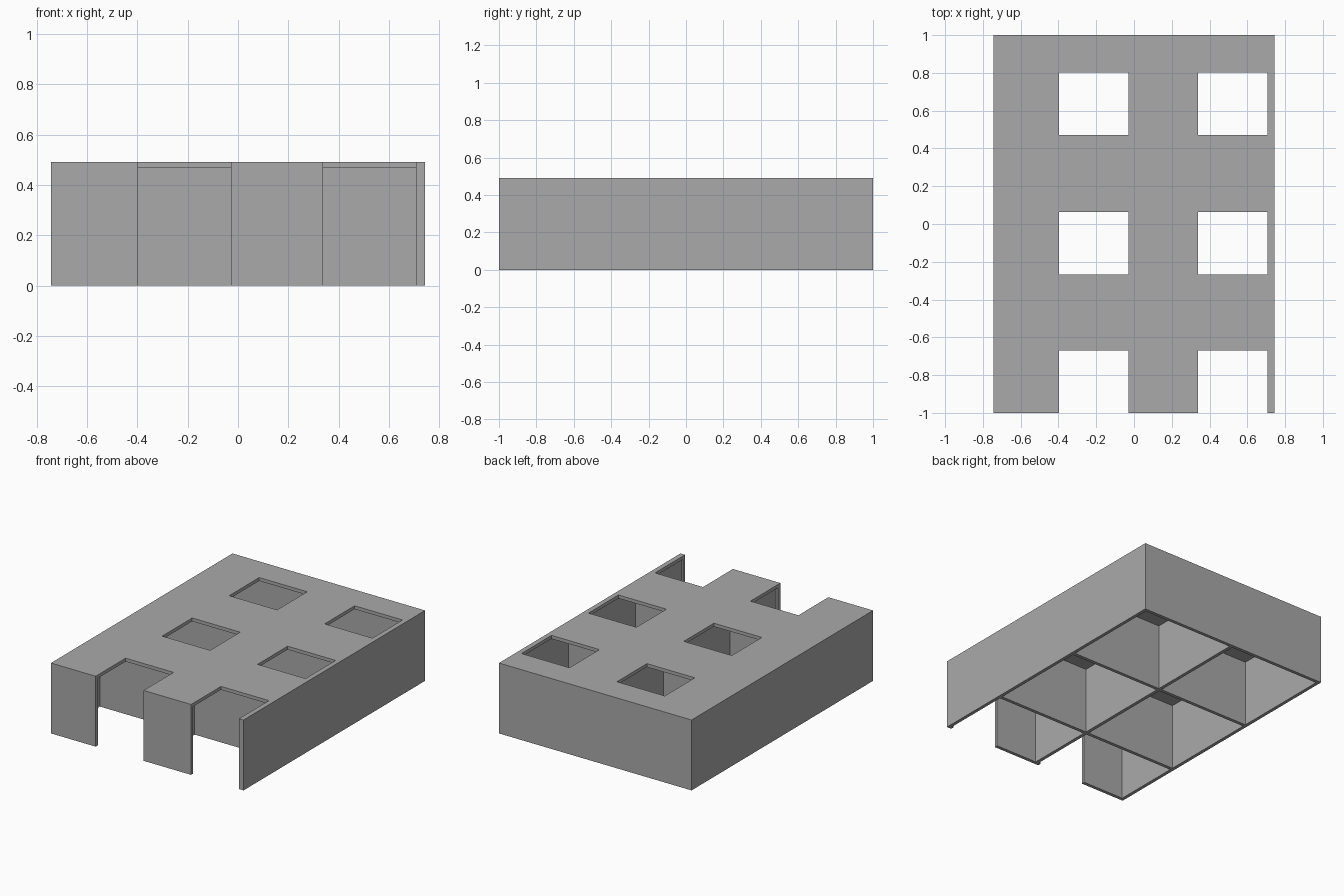
import bpy

if "Cube" in bpy.data.objects:
    bpy.data.objects.remove(bpy.data.objects["Cube"], do_unlink=True)

HALF_X, HEIGHT, T = 0.743, 0.491, 0.0235   # T is the wall and roof thickness

grey = bpy.data.materials.new("plain grey")
grey.use_nodes = True
grey.diffuse_color = (0.4, 0.4, 0.4, 1)
grey.node_tree.nodes["Principled BSDF"].inputs["Base Color"].default_value = (0.4, 0.4, 0.4, 1)


def box(name, low, high):
    """Axis-aligned box between two corners."""
    bpy.ops.mesh.primitive_cube_add(size=1)
    obj = bpy.context.object
    obj.name = name
    for v in obj.data.vertices:
        v.co = [h if c > 0 else l for c, l, h in zip(v.co, low, high)]
    return obj


def cut(target, low, high):
    """Subtract a box from the target and discard the cutter."""
    cutter = box("cutter", low, high)
    cutter.hide_render = True
    mod = target.modifiers.new("cut", 'BOOLEAN')
    mod.operation, mod.solver, mod.object = 'DIFFERENCE', 'EXACT', cutter
    bpy.context.view_layer.objects.active = target
    bpy.ops.object.modifier_apply(modifier=mod.name)
    bpy.data.objects.remove(cutter, do_unlink=True)


# Solid block that becomes the casing
casing = box("casing", (-HALF_X, -1, 0), (HALF_X, 1, HEIGHT))
casing.data.materials.append(grey)

# Rooms open to the floor: two columns, three rows, the front row shorter
columns = [(-HALF_X + T, -T / 2), (T / 2, HALF_X - T)]
rows = [(0.265, 1 - T), (-0.47, 0.265 - T), (-1 + T, -0.47 - T)]
for x0, x1 in columns:
    for y0, y1 in rows:
        cut(casing, (x0, y0, -0.1), (x1, y1, HEIGHT - T))

# Roof openings, and front notches that run down to the floor
for x0 in (-0.398, 0.338):
    x1 = x0 + 0.37
    for y0 in (0.471, -0.267):
        cut(casing, (x0, y0, HEIGHT - 0.1), (x1, y0 + 0.331, 1))
    cut(casing, (x0, -1.1, -0.2), (x1, -0.67, 1))
